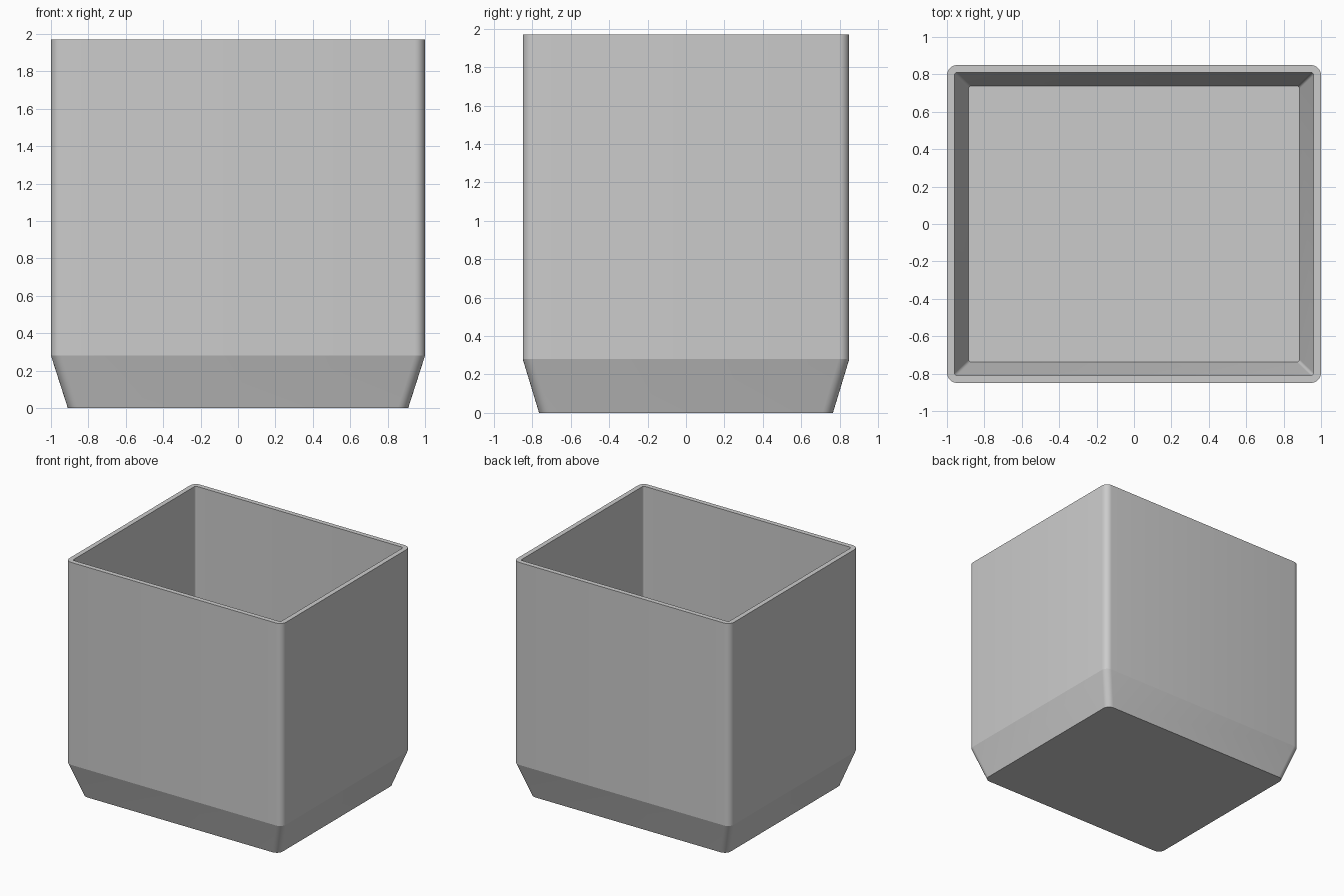
import bpy
import bmesh
from math import cos, sin, pi

if "Cube" in bpy.data.objects:
    bpy.data.objects.remove(bpy.data.objects["Cube"], do_unlink=True)

HEIGHT = 1.97
BEND = 0.28
STEPS = 6

grey = bpy.data.materials.new("plain_grey")
grey.use_nodes = True
colour = (0.6, 0.6, 0.6, 1)
grey.diffuse_color = colour
grey.node_tree.nodes["Principled BSDF"].inputs["Base Color"].default_value = colour


def rounded_ring(bm, hx, hy, z, radius):
    """Rounded rectangle of vertices, counter-clockwise from above."""
    ring = []
    for corner, (sx, sy) in enumerate([(1, 1), (-1, 1), (-1, -1), (1, -1)]):
        for i in range(STEPS + 1):
            a = (corner + i / STEPS) * pi / 2
            ring.append(bm.verts.new((sx * (hx - radius) + radius * cos(a),
                                      sy * (hy - radius) + radius * sin(a), z)))
    return ring


# Section from the underside, up the outer wall, over the rim, down to the floor
section = [
    (0.91, 0.765, 0, 0.055),
    (1, 0.85, BEND, 0.055),
    (1, 0.85, HEIGHT, 0.055),
    (0.96, 0.81, HEIGHT, 0.015),
    (0.96, 0.81, BEND, 0.015),
    (0.885, 0.738, 0.04, 0.015),
]

bm = bmesh.new()
rings = [rounded_ring(bm, *level) for level in section]
for low, high in zip(rings, rings[1:]):
    for i in range(len(low)):
        j = (i + 1) % len(low)
        bm.faces.new((low[i], low[j], high[j], high[i]))
bm.faces.new(rings[0][::-1])   # underside
bm.faces.new(rings[-1])        # inner floor

mesh = bpy.data.meshes.new("open_bin")
bm.to_mesh(mesh)
bm.free()
mesh.materials.append(grey)
bin_object = bpy.data.objects.new("open_bin", mesh)
bpy.context.collection.objects.link(bin_object)

# Round the corners smoothly; keep the crease where the base tapers
bpy.ops.object.select_all(action="DESELECT")
bin_object.select_set(True)
bpy.context.view_layer.objects.active = bin_object
bpy.ops.object.shade_smooth_by_angle(angle=pi / 11)
crease = mesh.attributes.get("sharp_edge") or mesh.attributes.new("sharp_edge", "BOOLEAN", "EDGE")
for edge in mesh.edges:
    ends = [mesh.vertices[v].co.z for v in edge.vertices]
    if all(abs(z - BEND) < 0.001 for z in ends):
        crease.data[edge.index].value = True
